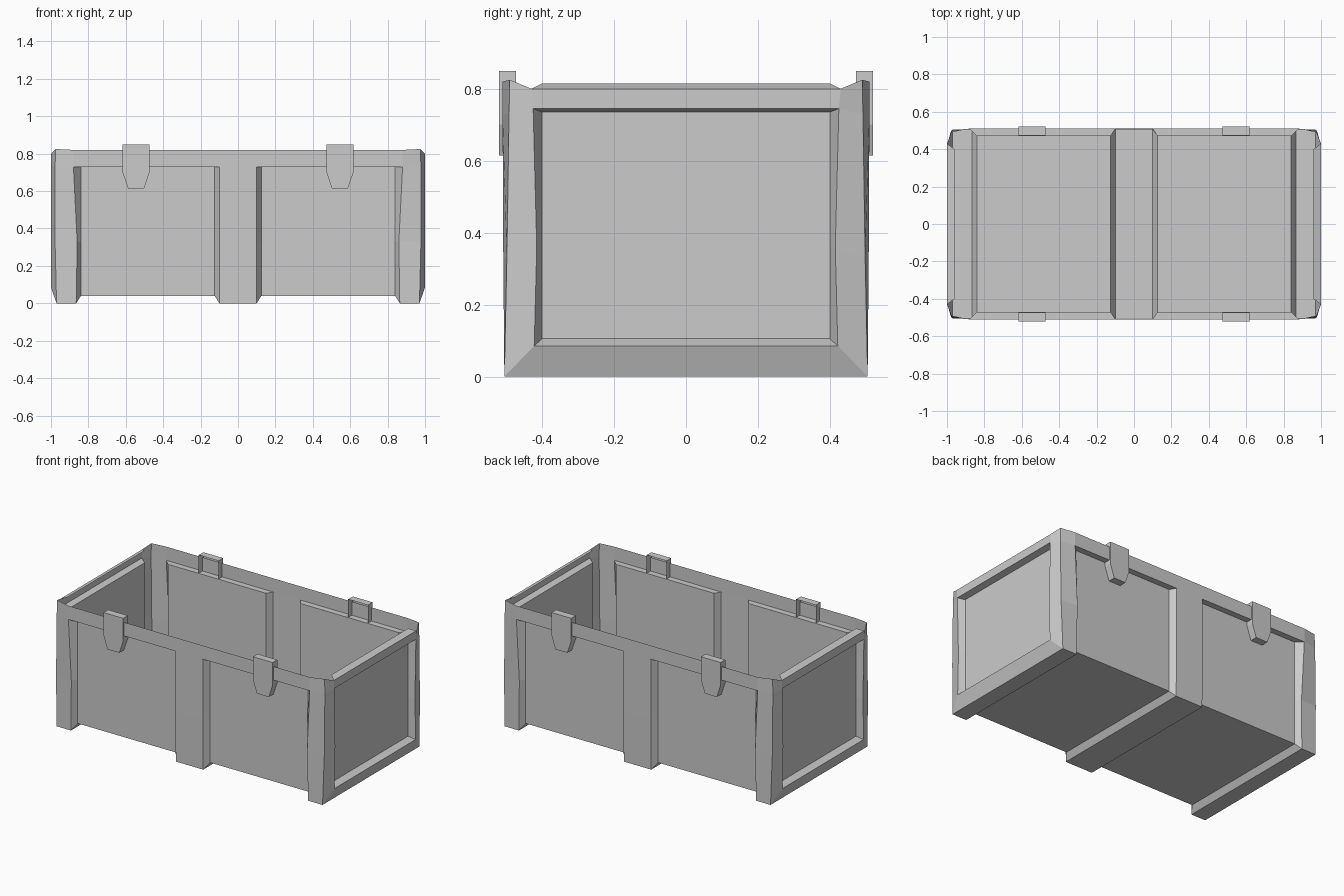
import bpy, bmesh

if "Cube" in bpy.data.objects:
    bpy.data.objects.remove(bpy.data.objects["Cube"])


def make_part(name, patches):
    """Build one quarter (+x, +y) from polygons, weld it, mirror it in x and y."""
    bm = bmesh.new()
    for poly in patches:
        pts = [p for i, p in enumerate(poly) if p not in poly[:i]]
        if len(pts) > 2:
            bm.faces.new([bm.verts.new(p) for p in pts])
    bmesh.ops.remove_doubles(bm, verts=bm.verts, dist=0.0005)
    bmesh.ops.recalc_face_normals(bm, faces=bm.faces)
    low = min(bm.faces, key=lambda f: f.calc_center_median().z)
    if low.normal.z > 0:
        bmesh.ops.reverse_faces(bm, faces=bm.faces)
    mesh = bpy.data.meshes.new(name)
    bm.to_mesh(mesh)
    bm.free()
    ob = bpy.data.objects.new(name, mesh)
    bpy.context.collection.objects.link(ob)
    mod = ob.modifiers.new("mirror", 'MIRROR')
    mod.use_axis = (True, True, False)
    mod.merge_threshold = 0.0005
    return ob


def strip(a, b):
    """Quads between two point rows of equal length."""
    return [[a[i], a[i + 1], b[i + 1], b[i]] for i in range(len(a) - 1)]


def section(xs, yz):
    return [(x, y, z) for x, (y, z) in zip(xs, yz)]


# Cross-sections from the top rim down to the middle of the floor
rib = [(.51, .82), (.51, .73), (.51, .73), (.508, .33), (.505, 0), (0, 0)]
panel = [(.51, .82), (.51, .73), (.47, .73), (.47, .33), (.47, .04), (0, .04)]
corner = [(.49, .825), (.492, .73), (.492, .73), (.498, .33), (.505, 0), (0, 0)]

stations = [
    section([0] * 6, rib),
    section([.10] * 6, rib),
    section([.125] * 6, panel),
    section([.84] * 6, panel),
    section([.88, .88, .88, .86, .865, .865], rib),
    section([.975, .978, .978, .978, .97, .97], corner),
]
shell = []
for a, b in zip(stations, stations[1:]):
    shell += strip(a, b)

# End wall: chamfered corner, bottom chamfer, top frame, recessed panel, lip
edge = [p for i, p in enumerate(stations[-1]) if i != 2]
frame = [(1, .43, .80), (1, .425, .745), (1, .415, .36), (1, .422, .085), (1, 0, .085)]
shell += strip(edge, frame)
shell.append([frame[0], frame[1], (1, 0, .745), (1, 0, .80)])
inset = [(.96, 0, .735), (.96, .40, .735), (.96, .40, .36), (.96, .40, .105), (.96, 0, .105)]
shell += strip([(1, 0, .745)] + frame[1:], inset)
shell.append(inset)
shell.append([frame[0], (1, 0, .80), (.96, 0, .815), (.96, .40, .815)])
make_part("crate_shell", shell)

# Latches: tapered plates hooked over the rim, open at the back
outline = [(-.072, .85), (.072, .85), (.072, .70), (.043, .615), (-.043, .615), (-.072, .70)]
front = [(.545 + x, .52, z) for x, z in outline]
back = [(.545 + x, .472, z) for x, z in outline]
make_part("latches", [front] + strip(front + front[:1], back + back[:1]))
